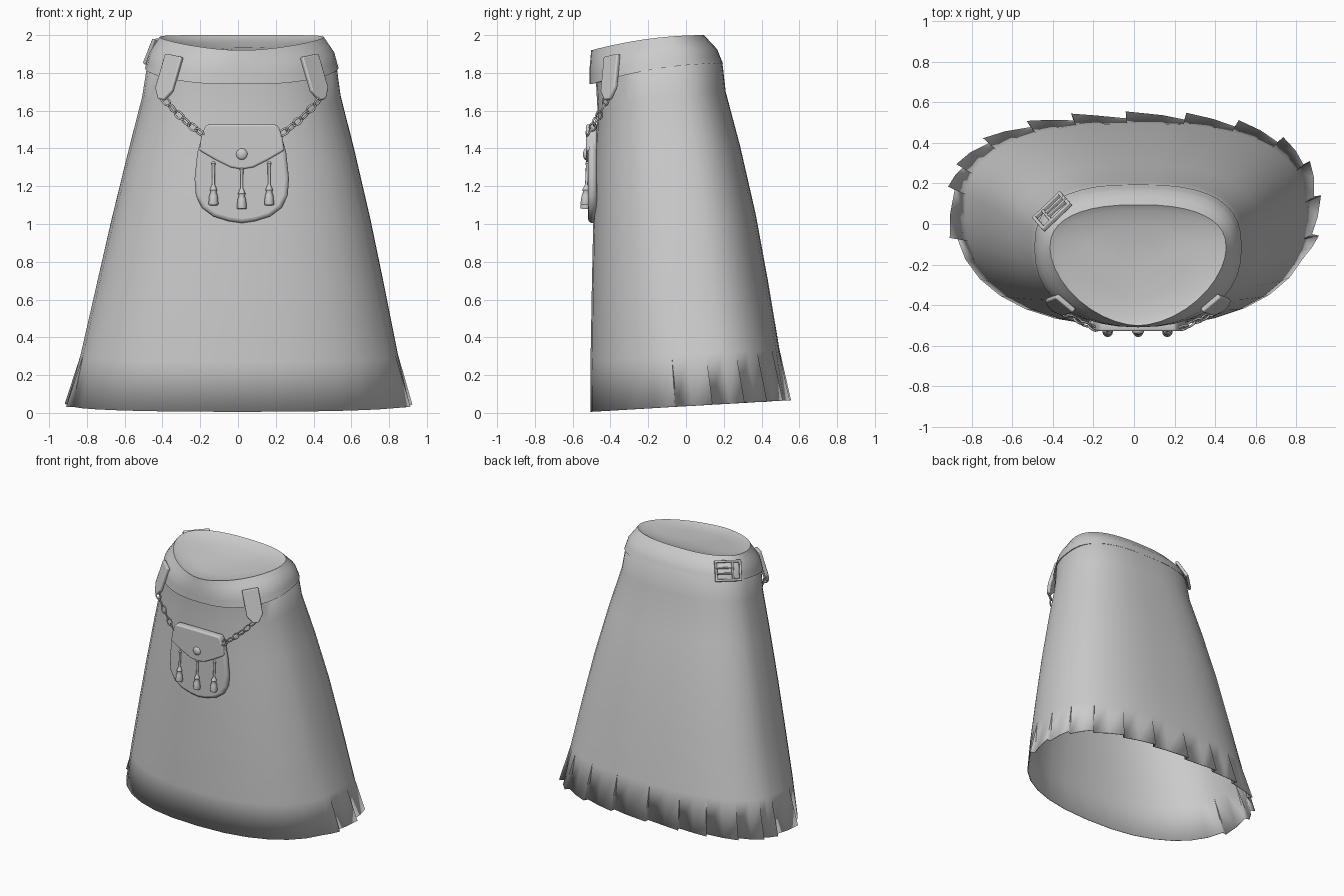
import bpy, bmesh, math
from mathutils import Vector, Matrix

if "Cube" in bpy.data.objects:
    bpy.data.objects.remove(bpy.data.objects["Cube"])

grey = bpy.data.materials.new("grey")
grey.diffuse_color = (0.6, 0.6, 0.6, 1)
grey.use_nodes = True
grey.node_tree.nodes["Principled BSDF"].inputs["Base Color"].default_value = grey.diffuse_color


def finish(name, bm, angle=None):
    me = bpy.data.meshes.new(name)
    bm.to_mesh(me)
    bm.free()
    ob = bpy.data.objects.new(name, me)
    bpy.context.collection.objects.link(ob)
    me.materials.append(grey)
    for p in me.polygons:
        p.use_smooth = True
    if angle:
        bpy.context.view_layer.objects.active = ob
        ob.select_set(True)
        bpy.ops.object.shade_smooth_by_angle(angle=math.radians(angle))
        ob.select_set(False)
    return ob


def loft(rows):
    """Closed rings, counter-clockwise from above, listed bottom to top."""
    bm = bmesh.new()
    vs = [[bm.verts.new(p) for p in r] for r in rows]
    n = len(rows[0])
    for a, b in zip(vs, vs[1:]):
        for j in range(n):
            k = (j + 1) % n
            bm.faces.new((a[j], a[k], b[k], b[j]))
    return bm, vs


def oval(th, ring, off=0):
    """Point on an egg ring: centre x, centre y, half width, back and front depth, back and front squareness."""
    cx, cy, rx, back, front, sq_back, sq_front = ring
    c, s = math.cos(th), math.sin(th)
    e = sq_back if s > 0 else sq_front
    x = math.copysign(abs(c) ** e, c) * (rx + off)
    y = math.copysign(abs(s) ** e, s) * ((back if s > 0 else front) + off)
    return cx + x, cy + y


def mix(a, b, t):
    return [p + (q - p) * t for p, q in zip(a, b)]


def rise(y, low, gain, span):
    s = min(max((y + 0.5) / span, 0), 1)
    return low + gain * (1 - (1 - s) ** 2)


HEM = (0, 0.08, 0.89, 0.44, 0.585, 0.77, 0.86)
WAIST = (0.02, -0.12, 0.49, 0.3, 0.345, 0.75, 0.86)
BELT_LOW = (0.02, -0.12, 0.512, 0.315, 0.39, 0.75, 0.9)
BELT_MID = (0.02, -0.12, 0.49, 0.285, 0.39, 0.76, 0.95)
BELT_TOP = (0.02, -0.12, 0.435, 0.215, 0.382, 0.82, 1.15)

# Kilt: flat front apron, sawtooth pleats round the sides and back
tips = [math.radians(d) for d in (191, 172, 159, 139, 119, 104, 91, 79, 62, 42, 23, 4, -10)]
n_front = 14
last, span = tips[-1], math.radians(159)
tips.append(last - span / n_front)
cols = []
for a, b in zip(tips, tips[1:]):
    cols += [(a, 0.0), (a, 0.034), ((a + b) / 2, 0.017)]
cols += [(last - span * i / n_front, 0.0) for i in range(1, n_front)]
cols.reverse()
rows = []
for t, fade, flare in [(0, 1, 0.002), (0.15, 0, 0.026), (0.36, 0, 0.034), (0.55, 0, 0.036), (0.75, 0, 0.022),
                       (0.91, 0, 0), (1, 0, 0.012), (1.03, 0, -0.03)]:
    row = []
    for a, tooth in cols:
        # the body swells most at the back, least at the front and sides
        side = 0.25 + 0.75 * max(0, math.sin(a)) + 0.25 * max(0, math.cos(a))
        x, y = oval(a, mix(HEM, WAIST, min(t, 1)), tooth * fade + flare * (side if t < 0.95 else 1))
        hx, hy = oval(a, HEM)
        wx, wy = oval(a, WAIST)
        z0 = 0.006 + 0.06 * (hy + 0.5)
        row.append((x, y, z0 + (rise(wy, 1.75, 0.11, 0.71) - z0) * t))
    rows.append(row)
bm, _ = loft(rows)
bmesh.ops.remove_doubles(bm, verts=bm.verts, dist=1e-4)
for e in bm.edges:
    if len(e.link_faces) == 2 and e.calc_face_angle(0) > math.radians(35):
        e.smooth = False
kilt = finish("kilt", bm)
sol = kilt.modifiers.new("thickness", "SOLIDIFY")
sol.thickness, sol.offset = 0.005, -1


# Belt with a shallow dished lining closing the waist
def belt_point(a, v):
    ring = mix(BELT_LOW, BELT_MID, v * 2) if v < 0.5 else mix(BELT_MID, BELT_TOP, v * 2 - 1)
    x, y = oval(a, ring)
    lo = rise(oval(a, BELT_LOW)[1], 1.74, 0.11, 0.71)
    hi = rise(oval(a, BELT_TOP)[1], 1.92, 0.08, 0.6)
    return Vector((x, y, lo + (hi - lo) * v))


angles = [math.tau * j / 40 for j in range(40)]
rows = [[belt_point(a, 0) + Vector((-0.05 * math.cos(a), -0.05 * math.sin(a), 0.01)) for a in angles]]
rows += [[belt_point(a, v) for a in angles] for v in (0, 0.25, 0.5, 0.75, 0.93, 1)]
centre = Vector((0.02, -0.18, 1.93))
for k in (0.9, 0.6, 0.3):
    rows.append([centre + (p - centre) * k - Vector((0, 0, 0.012)) for p in rows[6]])
bm, vs = loft(rows)
bm.faces.new(vs[-1])
finish("belt", bm, 50)


# Flat shaped plates, extruded towards local +z
def plate(name, outline, depth, matrix, bevel=0.006):
    bm = bmesh.new()
    f = bm.faces.new([bm.verts.new((x, y, 0)) for x, y in outline])
    ext = bmesh.ops.extrude_face_region(bm, geom=[f])
    bmesh.ops.translate(bm, vec=(0, 0, depth), verts=[v for v in ext["geom"] if isinstance(v, bmesh.types.BMVert)])
    bmesh.ops.recalc_face_normals(bm, faces=bm.faces)
    bmesh.ops.transform(bm, matrix=matrix, verts=bm.verts)
    ob = finish(name, bm, 40)
    b = ob.modifiers.new("bevel", "BEVEL")
    b.width, b.segments = bevel, 3
    return ob


def frame(origin, right, up):
    r = Vector(right).normalized()
    n = r.cross(Vector(up)).normalized()
    m = Matrix((r, n.cross(r), n)).transposed().to_4x4()
    m.translation = origin
    return m


def belt_frame(a, v):
    return frame(belt_point(a, v), belt_point(a + 0.05, v) - belt_point(a - 0.05, v),
                 belt_point(a, min(v + 0.2, 1)) - belt_point(a, v - 0.2))


def box(x0, x1, y0, y1):
    return [(x0, y0), (x1, y0), (x1, y1), (x0, y1)]


# Pouch body and flap on the front
front = frame((0.02, -0.472, 0), (1, 0, 0), (0, 0, 1))
half = [(0.07, 1.015), (0.15, 1.04), (0.21, 1.085), (0.243, 1.15), (0.25, 1.24), (0.235, 1.38), (0.2, 1.5)]
plate("pouch_body", [(0, 1.005)] + half + [(-x, z) for x, z in reversed(half)], 0.046, front, 0.02)
half = [(0.06, 1.3), (0.14, 1.34), (0.225, 1.39), (0.215, 1.46), (0.195, 1.515), (0.18, 1.527)]
plate("pouch_flap", [(0, 1.29)] + half + [(-x, z) for x, z in reversed(half)], 0.057, front, 0.018)


# Turned parts: button and tassels
def turned(name, profile, matrix, sides=12):
    bm, vs = loft([[(r * math.cos(math.tau * j / sides), r * math.sin(math.tau * j / sides), z)
                    for j in range(sides)] for r, z in profile])
    bm.faces.new(list(reversed(vs[0])))
    bm.faces.new(vs[-1])
    bmesh.ops.transform(bm, matrix=matrix, verts=bm.verts)
    return finish(name, bm, 45)


turned("pouch_button", [(0.03, 0), (0.03, 0.008), (0.024, 0.014), (0.012, 0.018), (0.003, 0.019)],
       frame((0.02, -0.526, 1.37), (1, 0, 0), (0, 0, 1)), 16)
for i, (x, top, low) in enumerate([(-0.13, 1.33, 1.10), (0.02, 1.3, 1.08), (0.165, 1.33, 1.10)]):
    lean = Matrix.Translation((x, -0.533, low)) @ Matrix.Rotation(math.radians(-3), 4, 'X')
    h = top - low
    turned(f"tassel_{i + 1}", [(0.024, 0), (0.026, 0.01), (0.022, 0.05), (0.015, 0.07),
                               (0.02, 0.08), (0.012, 0.1), (0.007, 0.11), (0.008, h - 0.02),
                               (0.012, h - 0.01), (0.006, h)], lean)


# Chain of elongated links
def link(name, matrix, length=0.03, width=0.017, thick=0.0055):
    bm = bmesh.new()
    n, m = 12, 6
    vs = []
    for i in range(n):
        a = math.tau * i / n
        c, s = math.cos(a), math.sin(a)
        vs.append([bm.verts.new((c * (length + thick * math.cos(b)), s * (width + thick * math.cos(b)),
                                 thick * math.sin(b))) for b in (math.tau * k / m for k in range(m))])
    for i in range(n):
        for k in range(m):
            p, q = vs[i], vs[(i + 1) % n]
            bm.faces.new((p[k], q[k], q[(k + 1) % m], p[(k + 1) % m]))
    bmesh.ops.transform(bm, matrix=matrix, verts=bm.verts)
    finish(name, bm)


for side, a, end_x in (("left", math.radians(223), -0.185), ("right", math.radians(-43), 0.225)):
    # Hanger tab looped over the belt
    m = belt_frame(a, 0.35)
    m = Matrix.Translation(m.to_3x3() @ Vector((0, 0, -0.008))) @ m
    plate(f"hanger_{side}", [(-0.058, -0.13), (-0.02, -0.185), (0.02, -0.185), (0.058, -0.13), (0.058, 0.06),
                             (-0.058, 0.06)], 0.026, m, 0.008)
    start = m @ Vector((0, -0.17, 0.013))
    end = Vector((end_x, -0.515, 1.475))
    count = 6
    for i in range(count):
        t = (i + 0.5) / count
        pos = start.lerp(end, t) - Vector((0, 0.005, 0.06 * t * (1 - t)))
        along = end - start - Vector((0, 0, 0.06 * (1 - 2 * t)))
        side_up = Vector((0, 0, 1)).cross(along).cross(along)
        lm = frame(pos, along, side_up)
        link(f"chain_{side}_{i + 1}", lm @ Matrix.Rotation(math.radians(35 if i % 2 else -35), 4, 'X'))

# Buckle at the back left of the belt
m = belt_frame(math.radians(146), 0.46)
m = Matrix.Translation(m.to_3x3() @ Vector((0, 0, -0.014))) @ m
for i, (b, d) in enumerate([(box(-0.095, 0.095, 0.058, 0.075), 0.022), (box(-0.095, 0.095, -0.075, -0.058), 0.022),
                            (box(-0.095, -0.078, -0.075, 0.075), 0.022), (box(0.078, 0.095, -0.075, 0.075), 0.022),
                            (box(-0.09, 0.03, 0.014, 0.025), 0.025), (box(-0.09, 0.03, -0.025, -0.014), 0.025),
                            (box(0.025, 0.04, -0.06, 0.06), 0.02)]):
    plate(f"buckle_bar_{i + 1}", b, d, m, 0.004)
